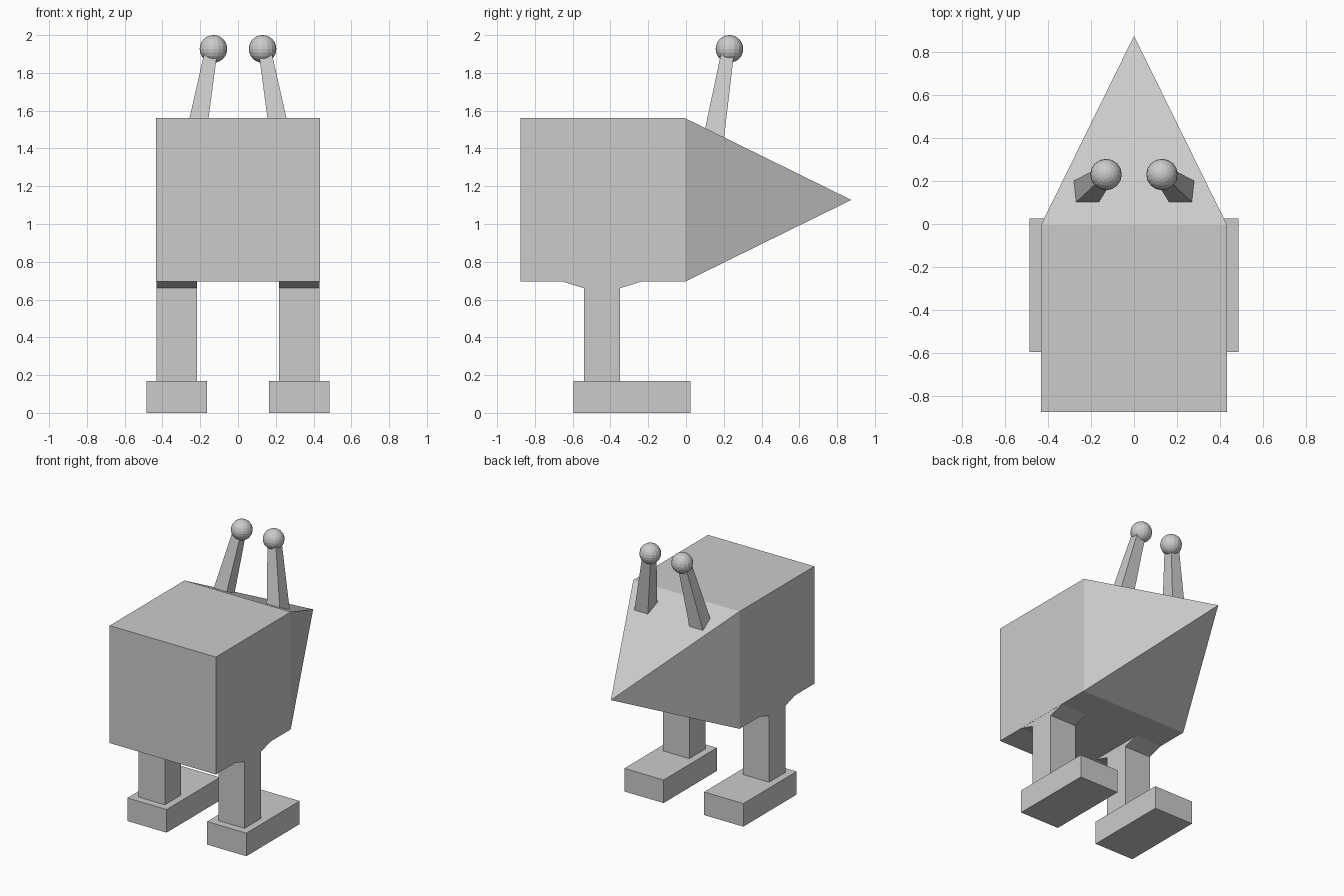
import bpy
import bmesh
from mathutils import Vector

cube = bpy.data.objects.get("Cube")
if cube:
    bpy.data.objects.remove(cube, do_unlink=True)

grey = bpy.data.materials.new("light grey")
grey.use_nodes = True
grey.diffuse_color = (0.6, 0.6, 0.6, 1)
shader = next(n for n in grey.node_tree.nodes if n.type == "BSDF_PRINCIPLED")
shader.inputs["Base Color"].default_value = grey.diffuse_color


def finish(name, bm):
    bmesh.ops.recalc_face_normals(bm, faces=bm.faces)
    mesh = bpy.data.meshes.new(name)
    bm.to_mesh(mesh)
    bm.free()
    mesh.materials.append(grey)
    obj = bpy.data.objects.new(name, mesh)
    bpy.context.collection.objects.link(obj)
    return obj


def loft(name, sections, tip=None):
    """Join rectangles given as (centre, half x, half y) from bottom to top."""
    bm = bmesh.new()
    corners = ((-1, -1), (1, -1), (1, 1), (-1, 1))
    rings = [[bm.verts.new(Vector(c) + Vector((sx * hx, sy * hy, 0)))
              for sx, sy in corners] for c, hx, hy in sections]
    bm.faces.new(rings[0])
    bm.faces.new(rings[-1])
    for low, high in zip(rings, rings[1:]):
        for i in range(4):
            j = (i + 1) % 4
            bm.faces.new((low[i], low[j], high[j], high[i]))
    return finish(name, bm)


# Body: a cube whose back face is drawn out to a point
HALF, LOW, HIGH, BACK = 0.433, 0.695, 1.56, 0.875
bm = bmesh.new()
rings = [[bm.verts.new((sx * HALF, y, z)) for sx, z in
          ((-1, LOW), (1, LOW), (1, HIGH), (-1, HIGH))] for y in (-BACK, -0.005)]
apex = bm.verts.new((0, BACK, (LOW + HIGH) / 2))
bm.faces.new(rings[0])
for i in range(4):
    j = (i + 1) % 4
    bm.faces.new((rings[0][i], rings[0][j], rings[1][j], rings[1][i]))
    bm.faces.new((rings[1][i], rings[1][j], apex))
finish("body", bm)

for side, s in (("left", 1), ("right", -1)):
    # Foot block
    x = s * 0.325
    loft(side + "_foot", [((x, -0.285, 0), 0.16, 0.31),
                          ((x, -0.285, 0.17), 0.16, 0.31)])

    # Leg with a hip that flares front and back under the body
    loft(side + "_leg", [((x, -0.445, 0.165), 0.107, 0.095),
                         ((x, -0.445, 0.66), 0.107, 0.095),
                         ((x, -0.445, 0.697), 0.107, 0.215)])

    # Tapered square stalk leaning in and back
    loft(side + "_stalk", [((s * 0.235, 0.137, 1.40), 0.058, 0.058),
                           ((s * 0.14, 0.224, 1.93), 0.033, 0.033)])

    # Ball on the stalk
    bm = bmesh.new()
    bmesh.ops.create_uvsphere(bm, u_segments=16, v_segments=12, radius=0.073)
    bmesh.ops.translate(bm, verts=bm.verts, vec=(s * 0.13, 0.23, 1.927))
    finish(side + "_ball", bm)
